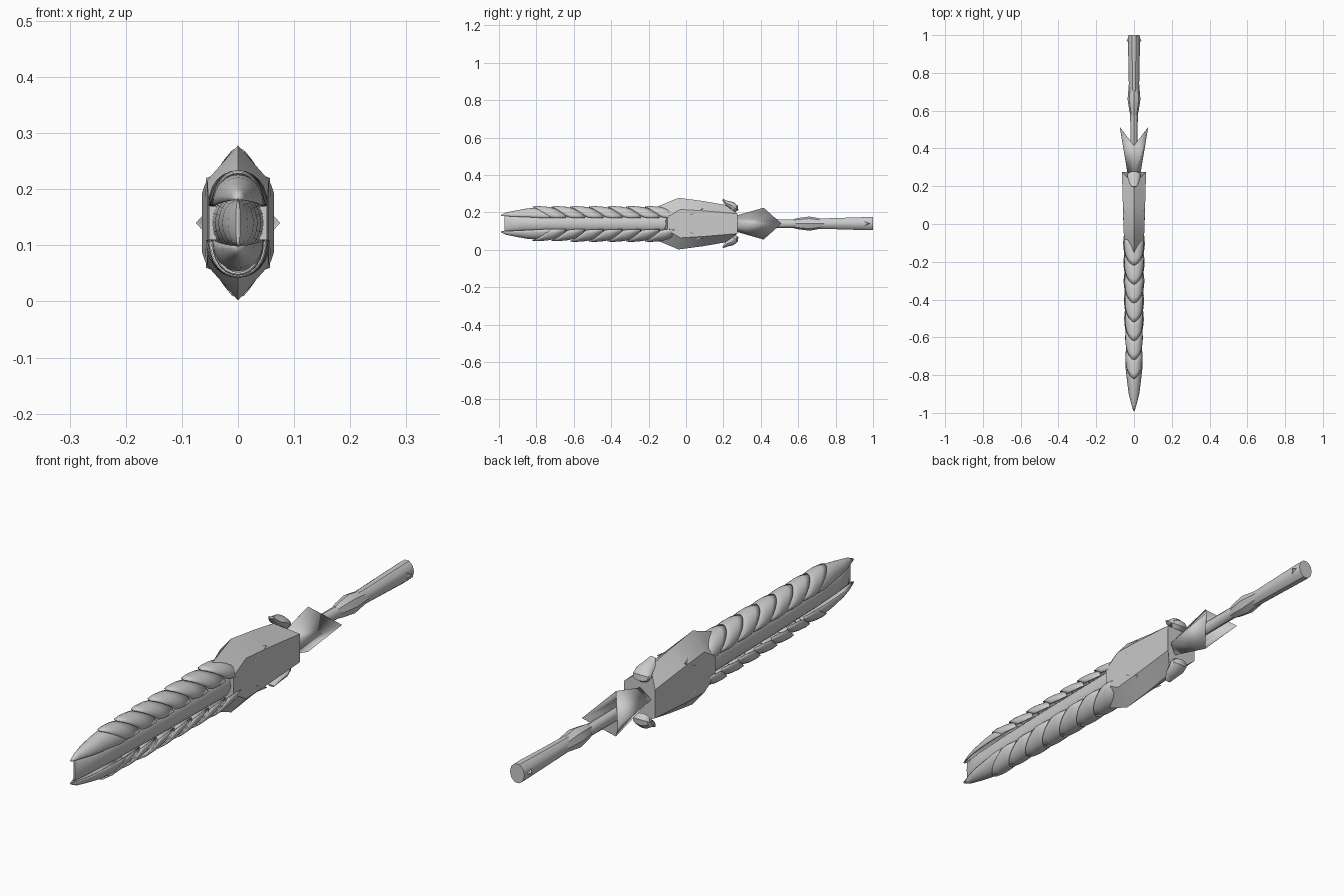
import bpy, math

if "Cube" in bpy.data.objects:
    bpy.data.objects.remove(bpy.data.objects["Cube"])

CZ = 0.14  # height of the long axis
grey = bpy.data.materials.new("steel_grey")
grey.diffuse_color = (0.6, 0.6, 0.6, 1)
grey.use_nodes = True
grey.node_tree.nodes["Principled BSDF"].inputs["Base Color"].default_value = grey.diffuse_color


def make(name, verts, faces, angle=35, thick=0):
    """Build a mesh object; z in verts is measured from the long axis."""
    me = bpy.data.meshes.new(name)
    me.from_pydata([(x, y, z + CZ) for x, y, z in verts], [], faces)
    me.materials.append(grey)
    ob = bpy.data.objects.new(name, me)
    bpy.context.collection.objects.link(ob)
    bpy.ops.object.select_all(action='DESELECT')
    ob.select_set(True)
    bpy.context.view_layer.objects.active = ob
    bpy.ops.object.mode_set(mode='EDIT')
    bpy.ops.mesh.select_all(action='SELECT')
    bpy.ops.mesh.normals_make_consistent(inside=False)
    bpy.ops.object.mode_set(mode='OBJECT')
    bpy.ops.object.shade_smooth_by_angle(angle=math.radians(angle))
    if thick:
        m = ob.modifiers.new("thickness", 'SOLIDIFY')
        m.thickness = thick
    return ob


def loft(name, rings, closed=True, caps=True, **kw):
    """Skin consecutive rings of equal point count."""
    n = len(rings[0])
    verts = [p for r in rings for p in r]
    faces = []
    for i in range(len(rings) - 1):
        for j in range(n if closed else n - 1):
            k = (j + 1) % n
            faces.append((i * n + j, i * n + k, (i + 1) * n + k, (i + 1) * n + j))
    if closed and caps:
        faces += [tuple(range(n)), tuple(range(len(verts) - n, len(verts)))]
    return make(name, verts, faces, **kw)


def ellipse(y, rx, rz, n=20):
    return [(rx * math.cos(2 * math.pi * i / n), y, rz * math.sin(2 * math.pi * i / n))
            for i in range(n)]


# Blade core: narrow upright leading edge swelling toward the guard
core = [(-0.97, .004, .041), (-.94, .018, .041), (-.88, .028, .042),
        (-.75, .035, .046), (-.5, .041, .05), (-.08, .046, .055)]
loft("blade_core", [ellipse(*s) for s in core])

ARC = [i / 6 for i in range(-6, 7)]


def arch(y, w, crest, edge, sweep, side):
    """Arched section whose edges sweep back along y."""
    return [(w * math.sin(a * math.pi / 2), y + sweep * abs(a) ** 1.5,
             side * (edge + (crest - edge) * math.cos(a * math.pi / 2) ** .9 if abs(a) < 1
                     else edge)) for a in ARC]


for side, label in ((1, "top"), (-1, "bottom")):
    # Pointed cap at the blade tip
    cap = [(-.99, .003, .046, .041, 0), (-.96, .014, .06, .040, 0.005),
           (-.91, .028, .07, .037, .01), (-.85, .037, .081, .034, .02),
           (-.79, .045, .086, .030, .03), (-.70, .042, .078, .03, .03)]
    loft("tip_cap_" + label, [arch(*s, side) for s in cap], closed=False, thick=.003)
    # Overlapping scales, free ends toward the tip
    for i in range(7):
        t = -.82 + .1 * i
        f = i / 6
        w = .045 + .008 * f
        secs = [(t, w * .93, .092, .036, .085), (t + .03, w, .094, .032, .075),
                (t + .08, w, .09, .03, .05), (t + .15, w * .9, .076, .03, .03)]
        loft(f"scale_{label}_{i + 1}", [arch(*s, side) for s in secs],
             closed=False, thick=.004)


# Guard: ridged six-sided body with swept front and back rims
def hexring(yr, ys, h, w, k):
    return [(0, yr, h), (w, ys, k), (w, ys, -k), (0, yr, -h), (-w, ys, -k), (-w, ys, k)]


loft("guard_body", [hexring(-.16, -.10, .088, .052, .035),
                    hexring(-.04, -.03, .138, .055, .076),
                    hexring(.09, .10, .121, .059, .068),
                    hexring(.21, .275, .1, .064, .053)], angle=30)

# Curled hooks at the back of the guard
hook = [(.198, .132, .012, .004), (.222, .122, .026, .014), (.255, .115, .034, .02),
        (.278, .095, .036, .022), (.280, .072, .034, .02), (.258, .058, .024, .014)]
for side, label in ((1, "top"), (-1, "bottom")):
    rings = []
    for i, (y, z, w, t) in enumerate(hook):
        a, b = hook[max(i - 1, 0)], hook[min(i + 1, len(hook) - 1)]
        dy, dz = b[0] - a[0], b[1] - a[1]
        l = math.hypot(dy, dz)
        ny, nz = -dz / l, dy / l  # inward normal is minus this
        ring = []
        for j in range(12):
            q = 2 * math.pi * j / 12
            s = t * (math.sin(q) - 1)
            ring.append((w * math.cos(q), y + ny * s, side * (z + nz * s)))
        rings.append(ring)
    loft("guard_hook_" + label, rings)

# Small backward barbs on the guard faces
for sx in (1, -1):
    for sz in (1, -1):
        v = [(sx * .058, .02, sz * .045), (sx * .035, .03, sz * .088),
             (sx * .052, .07, sz * .055), (sx * .057, .09, sz * .080)]
        make("guard_barb", v, [(0, 1, 2), (0, 1, 3), (1, 2, 3), (0, 2, 3)], angle=20)


# Flared collar: open diamond with long side points
def diamond(yt, ys, w, h):
    return [(0, yt, h), (w, ys, 0), (0, yt, -h), (-w, ys, 0)]


loft("flared_collar", [diamond(.24, .24, .03, .035), diamond(.415, .51, .075, .085)],
     caps=False, angle=20, thick=.002)

# Handle: thin neck, swollen grip and widening shaft
loft("handle_neck", [ellipse(y, a, b, 12) for y, a, b in
                     ((.26, .018, .026), (.45, .018, .024), (.60, .021, .022))])
loft("grip_swell", [ellipse(y, a, b, 8) for y, a, b in
                    ((.575, .018, .024), (.60, .025, .030), (.66, .034, .038),
                     (.76, .026, .020))], angle=30)
loft("handle_shaft", [ellipse(y, a, b, 10) for y, a, b in
                      ((.64, .024, .028), (.76, .028, .030), (.97, .032, .037),
                       (1.0, .030, .037))])

# Little studs near the end of the shaft
for sx in (1, -1):
    make("end_stud", [(sx * .028, .955, .012), (sx * .028, .955, -.012),
                      (sx * .028, .99, 0), (sx * .039, .972, 0)],
         [(0, 1, 2), (0, 1, 3), (1, 2, 3), (0, 2, 3)], angle=20)
